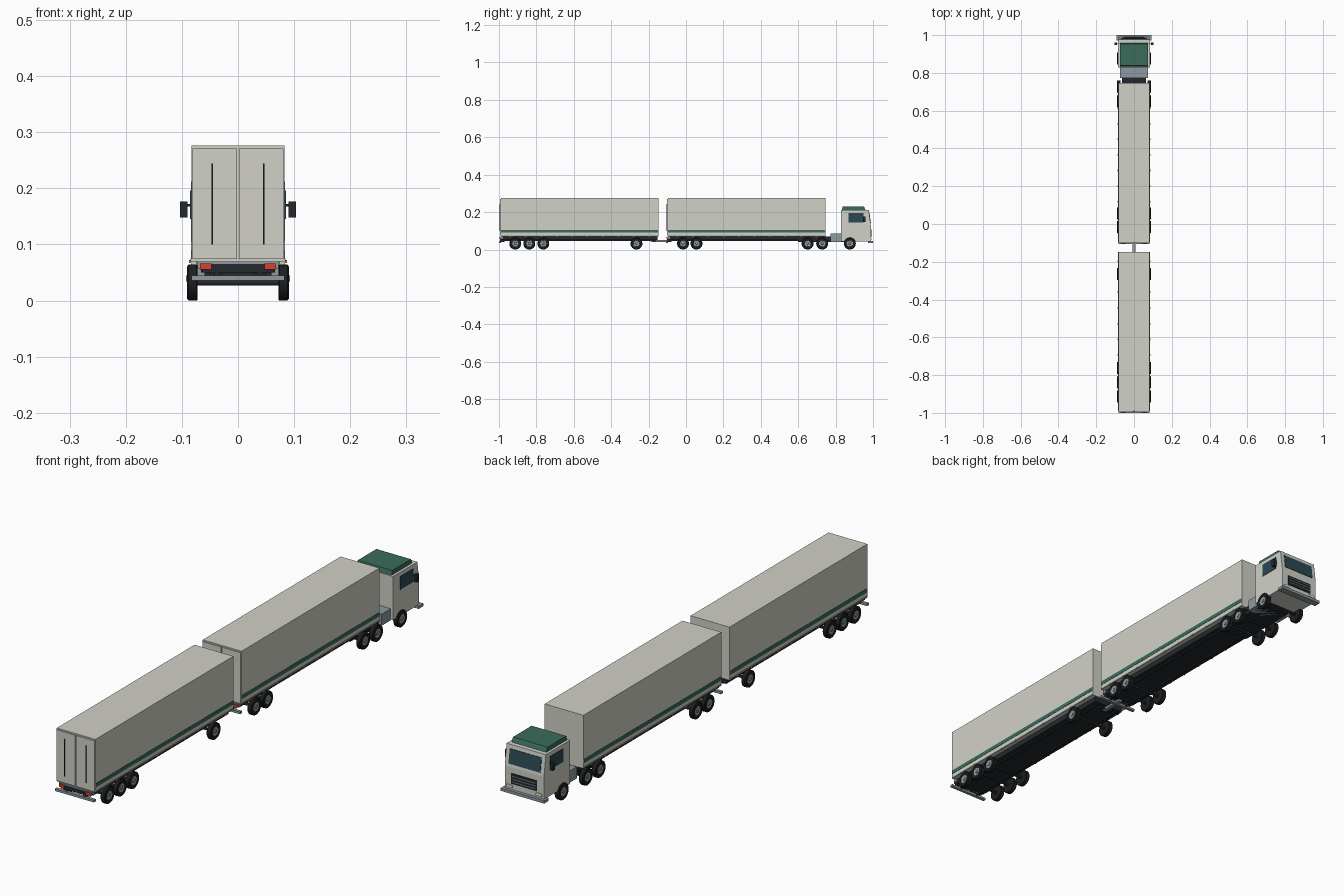
import bpy, bmesh, math
from mathutils import Matrix

if "Cube" in bpy.data.objects:
    bpy.data.objects.remove(bpy.data.objects["Cube"])


def mat(name, r, g, b):
    m = bpy.data.materials.new(name)
    m.diffuse_color = (r, g, b, 1)
    m.use_nodes = True
    m.node_tree.nodes["Principled BSDF"].inputs["Base Color"].default_value = m.diffuse_color
    return m


CREAM = mat("cream", 0.64, 0.64, 0.58)
GREEN = mat("green", 0.042, 0.15, 0.105)
DARK = mat("dark", 0.017, 0.022, 0.026)
TYRE = mat("tyre", 0.012, 0.013, 0.014)
METAL = mat("metal", 0.27, 0.32, 0.35)
GLASS = mat("glass", 0.025, 0.065, 0.09)
RED = mat("red", 0.7, 0.05, 0.03)
AMBER = mat("amber", 0.8, 0.3, 0.04)
LAMP = mat("lamp", 0.85, 0.85, 0.75)


def finish(name, bm, m):
    bmesh.ops.recalc_face_normals(bm, faces=bm.faces)
    me = bpy.data.meshes.new(name)
    bm.to_mesh(me)
    bm.free()
    me.materials.append(m)
    ob = bpy.data.objects.new(name, me)
    bpy.context.collection.objects.link(ob)
    return ob


def box(name, x, y, z, m, bevel=0):
    """Box from (min, max) ranges."""
    bm = bmesh.new()
    bmesh.ops.create_cube(bm, size=1)
    for v in bm.verts:
        for i, (a, b) in enumerate((x, y, z)):
            v.co[i] = b if v.co[i] > 0 else a
    ob = finish(name, bm, m)
    if bevel:
        mod = ob.modifiers.new("bevel", 'BEVEL')
        mod.width, mod.segments = bevel, 1
    return ob


def pair(name, x, y, z, m):
    """Box on both sides of the centre line."""
    box(name + "_right", x, y, z, m)
    box(name + "_left", (-x[1], -x[0]), y, z, m)


def extrude_yz(name, pts, hw, m):
    bm = bmesh.new()
    f = bm.faces.new([bm.verts.new((-hw, y, z)) for y, z in pts])
    r = bmesh.ops.extrude_face_region(bm, geom=[f])
    for v in r["geom"]:
        if isinstance(v, bmesh.types.BMVert):
            v.co.x = hw
    return finish(name, bm, m)


def lathe_x(name, pts, y, z, side, m, n=24):
    """Revolve an (x, radius) profile around an axis along x."""
    bm = bmesh.new()
    rings = [[bm.verts.new((side * x, y + r * math.cos(2 * math.pi * k / n),
                            z + r * math.sin(2 * math.pi * k / n))) for k in range(n)]
             for x, r in pts]
    for a, b in zip(rings, rings[1:]):
        for k in range(n):
            bm.faces.new((a[k], a[(k + 1) % n], b[(k + 1) % n], b[k]))
    bm.faces.new(rings[0])
    bm.faces.new(rings[-1])
    ob = finish(name, bm, m)
    bpy.context.view_layer.objects.active = ob
    ob.select_set(True)
    bpy.ops.object.shade_smooth_by_angle(angle=math.radians(30))
    ob.select_set(False)
    return ob


R = 0.032


def axle(name, y):
    for side, tag in ((1, "right"), (-1, "left")):
        lathe_x(f"{name}_tyre_{tag}",
                [(0.072, 0.018), (0.072, R - 0.002), (0.074, R), (0.088, R), (0.0905, R - 0.003),
                 (0.0905, 0.018), (0.087, 0.017)], y, R, side, TYRE)
        lathe_x(f"{name}_hub_{tag}",
                [(0.085, 0.0172), (0.0895, 0.0172), (0.088, 0.013), (0.088, 0.007), (0.091, 0.006)],
                y, R, side, METAL)
    lathe_x(name + "_beam", [(-0.075, 0.0055), (0.075, 0.0055)], y, R, 1, DARK, 12)


def trailer(name, y0, y1, axles):
    """Box trailer with its rear at y0 and its front at y1."""
    n = name + "_"
    box(n + "body", (-0.083, 0.083), (y0, y1), (0.07, 0.276), CREAM)
    pair(n + "green_stripe", (0.0825, 0.0842), (y0 + 0.002, y1 - 0.002), (0.09, 0.105), GREEN)
    pair(n + "side_rail", (0.0825, 0.0845), (y0, y1), (0.070, 0.075), METAL)
    # chassis pan and frame rails
    box(n + "chassis_pan", (-0.066, 0.066), (y0 + 0.01, y1 - 0.005), (0.05, 0.0705), DARK)
    pair(n + "frame_rail", (0.04, 0.05), (y0 + 0.012, y1 - 0.01), (0.045, 0.055), DARK)
    # curtain buckles / side markers
    count = 10
    for i in range(count):
        y = y0 + 0.05 + (y1 - y0 - 0.1) * i / (count - 1)
        pair(f"{n}side_marker_{i}", (0.084, 0.087), (y - 0.004, y + 0.004), (0.067, 0.072), AMBER)
    # rear doors with lock rods
    pair(n + "door", (0.0015, 0.081), (y0 - 0.004, y0 + 0.001), (0.074, 0.271), CREAM)
    pair(n + "lock_rod", (0.0445, 0.0475), (y0 - 0.007, y0 - 0.003), (0.1, 0.244), DARK)
    # rear lights, light beam and bumper
    box(n + "light_beam", (-0.072, 0.072), (y0 - 0.003, y0 + 0.012), (0.057, 0.07), METAL)
    box(n + "beam_recess", (-0.064, 0.064), (y0 - 0.004, y0), (0.05, 0.065), DARK)
    pair(n + "tail_light", (0.047, 0.068), (y0 - 0.007, y0 - 0.002), (0.055, 0.066), RED)
    box(n + "rear_bumper", (-0.083, 0.083), (y0 - 0.01, y0 + 0.002), (0.036, 0.045), METAL)
    pair(n + "bumper_bracket", (0.035, 0.043), (y0 - 0.004, y0 + 0.02), (0.04, 0.06), DARK)
    for i, y in enumerate(axles):
        axle(f"{n}axle_{i}", y)


trailer("front_trailer", -0.097, 0.746, (-0.016, 0.056))
trailer("rear_trailer", -0.99, -0.147, (-0.913, -0.838, -0.763, -0.265))

# drawbar between the trailers
box("drawbar", (-0.008, 0.008), (-0.18, -0.08), (0.041, 0.05), METAL)
box("drawbar_mount", (-0.03, 0.03), (-0.19, -0.165), (0.044, 0.055), DARK)

# tractor chassis
box("tractor_frame", (-0.06, 0.06), (0.6, 0.85), (0.04, 0.056), DARK)
box("coupling_plate", (-0.064, 0.064), (0.62, 0.776), (0.055, 0.069), DARK)
box("fuel_tank", (-0.074, 0.074), (0.773, 0.828), (0.04, 0.085), METAL)
for i, y in enumerate((0.65, 0.728, 0.876)):
    axle(f"tractor_axle_{i}", y)

# cab
extrude_yz("cab", [(0.828, 0.043), (0.988, 0.043), (0.988, 0.13), (0.977, 0.212), (0.828, 0.212)],
           0.084, CREAM)
extrude_yz("roof_deflector", [(0.833, 0.211), (0.96, 0.211), (0.952, 0.229), (0.838, 0.229)],
           0.074, GREEN)
pair("side_window", (0.0835, 0.0855), (0.87, 0.95), (0.145, 0.196), GLASS)
extrude_yz("windscreen", [(0.984, 0.142), (0.9885, 0.142), (0.981, 0.197), (0.977, 0.197)],
           0.068, GLASS)
box("grille", (-0.055, 0.055), (0.985, 0.991), (0.068, 0.108), DARK)
for i in range(3):
    z = 0.077 + i * 0.011
    box(f"grille_slat_{i}", (-0.05, 0.05), (0.99, 0.993), (z - 0.0015, z + 0.0015), METAL)
pair("headlight", (0.05, 0.076), (0.986, 0.992), (0.052, 0.062), LAMP)
box("front_bumper", (-0.093, 0.093), (0.972, 1.0), (0.034, 0.045), METAL)
pair("mirror", (0.09, 0.103), (0.947, 0.961), (0.148, 0.177), DARK)
pair("mirror_arm", (0.083, 0.092), (0.952, 0.956), (0.168, 0.172), DARK)
